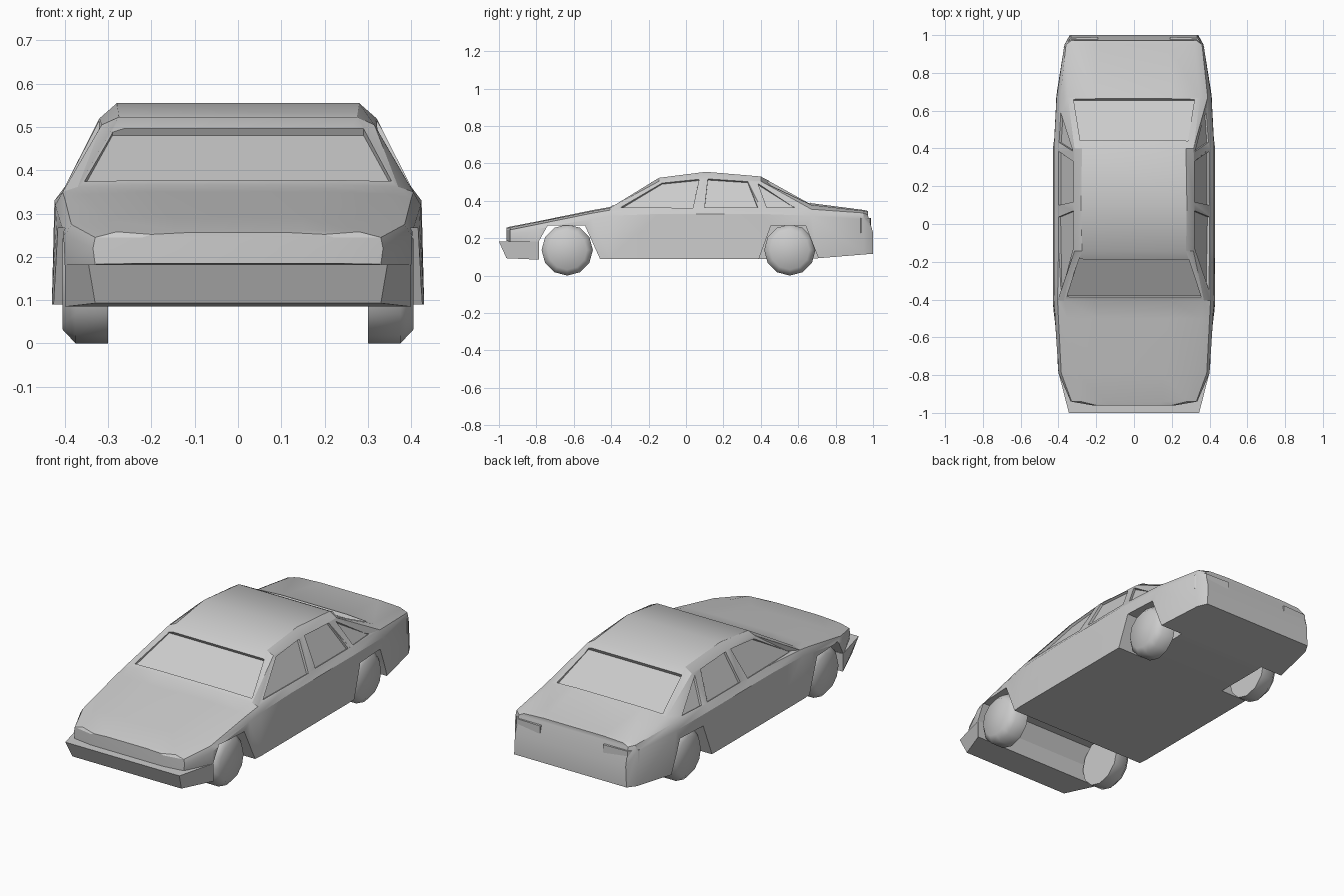
import bpy, bmesh, math
from mathutils import Vector, geometry

if "Cube" in bpy.data.objects:
    bpy.data.objects.remove(bpy.data.objects["Cube"])


def make(name, verts, faces, angle=30):
    mesh = bpy.data.meshes.new(name)
    bm = bmesh.new()
    vs = [bm.verts.new(v) for v in verts]
    for f in faces:
        bm.faces.new([vs[i] for i in f])
    bmesh.ops.recalc_face_normals(bm, faces=bm.faces)
    bm.to_mesh(mesh)
    bm.free()
    ob = bpy.data.objects.new(name, mesh)
    bpy.context.collection.objects.link(ob)
    smooth(ob, angle)
    return ob


def smooth(ob, angle):
    bpy.ops.object.select_all(action='DESELECT')
    ob.select_set(True)
    bpy.context.view_layer.objects.active = ob
    bpy.ops.object.shade_smooth_by_angle(angle=math.radians(angle))


def prism(name, a, b):
    """Solid between two matching outlines."""
    n = len(a)
    sides = [(i, (i + 1) % n, n + (i + 1) % n, n + i) for i in range(n)]
    return make(name, list(a) + list(b), [range(n), range(n, 2 * n)] + sides)


def cut(ob, cutter):
    cutter.hide_render = True
    bpy.context.view_layer.objects.active = ob
    m = ob.modifiers.new("cut", 'BOOLEAN')
    m.operation, m.solver, m.object = 'DIFFERENCE', 'EXACT', cutter
    # keep the cut ahead of any smoothing modifier
    ob.modifiers.move(len(ob.modifiers) - 1, 0)
    bpy.ops.object.modifier_apply(modifier=m.name)
    bpy.data.objects.remove(cutter)


# Body stations: y, floor z, then half width / height of belt, shoulder, roof edge, top
ROWS = [
    (-.96, .185, .22, .22, .215, .22, .245, .20, .252, .12, .256),
    (-.94, .183, .33, .335, .22, .33, .245, .28, .258, .15, .262),
    (-.79, .18, .40, .40, .25, .385, .275, .30, .287, .15, .291),
    (-.50, .09, .423, .418, .305, .40, .334, .353, .345, .188, .35),
    (-.406, .09, .43, .422, .32, .405, .35, .37, .362, .20, .367),
    (-.144, .09, .43, .424, .33, .40, .362, .315, .505, .275, .523),
    (.107, .09, .43, .424, .33, .40, .362, .32, .52, .28, .555),
    (.40, .09, .43, .424, .33, .40, .362, .315, .505, .275, .53),
    (.67, .09, .413, .41, .32, .39, .355, .35, .378, .20, .387),
    (.95, .113, .368, .368, .30, .36, .335, .32, .346, .18, .351),
    (1.0, .117, .34, .335, .23, .33, .325, .30, .34, .18, .346),
]


def half(r):
    return [(r[2], r[1]), (r[3], r[4]), (r[5], r[6]), (r[7], r[8]), (r[9], r[10])]


def surface(y, x=None, z=None):
    """Point on the right side of the body at y and a known x or z."""
    for a, b in zip(ROWS, ROWS[1:]):
        if a[0] <= y <= b[0]:
            t = (y - a[0]) / (b[0] - a[0])
            pts = half([p + (q - p) * t for p, q in zip(a, b)])
            break
    for (x0, z0), (x1, z1) in zip(pts[1:], pts[2:]):
        if z is not None and z0 <= z <= z1:
            return Vector((x0 + (x1 - x0) * (z - z0) / (z1 - z0), y, z))
        if x is not None and x1 <= x <= x0:
            return Vector((x, y, z0 + (z1 - z0) * (x - x0) / (x1 - x0)))
    return Vector((pts[-1][0], y, pts[-1][1]))


def flip(p):
    return Vector((-p[0], p[1], p[2]))


# Body shell lofted through the stations
verts, faces = [], []
for r in ROWS:
    right = [Vector((x, .972 if r[0] == 1.0 and z > .25 else r[0], z)) for x, z in half(r)]
    verts += right + [flip(p) for p in reversed(right)]
for k in range(len(ROWS) - 1):
    for i in range(10):
        j = (i + 1) % 10
        faces.append((k * 10 + i, k * 10 + j, k * 10 + 10 + j, k * 10 + 10 + i))
for s in (0, 10 * (len(ROWS) - 1)):
    faces += [(s + i, s + i + 1, s + 8 - i, s + 9 - i) for i in range(4)]
body = make("car_body", verts, faces)

# Wheel arches: the front bay is open across, the rear ones are side pockets
front = [(-.80, 0), (-.80, .16), (-.74, .267), (-.54, .267), (-.46, .09), (-.455, 0)]
rear = [(.36, 0), (.39, .09), (.454, .267), (.64, .267), (.705, .10), (.73, 0)]
for prof, x0, x1 in ((front, -.6, .6), (rear, .27, .6), (rear, -.6, -.27)):
    cut(body, prism("arch_cutter", [(x0, y, z) for y, z in prof], [(x1, y, z) for y, z in prof]))


# Recessed windows
def recess(pts):
    n = geometry.normal(pts)
    c = sum(pts, Vector()) / len(pts)
    if n.dot(c - Vector((0, .1, .2))) < 0:
        n = -n
    cut(body, prism("window_cutter", [p - n * .013 for p in pts], [p + n * .03 for p in pts]))


SIDE = [
    [(-.35, .362), (-.128, .495), (.07, .515), (.037, .362)],
    [(.10, .365), (.117, .517), (.33, .503), (.384, .365)],
    [(.385, .492), (.432, .365), (.587, .365)],
]
for win in SIDE:
    pts = [surface(y, z=z) for y, z in win]
    recess(pts)
    recess([flip(p) for p in pts])
for y0, x0, y1, x1 in ((-.185, .29, -.385, .355), (.44, .285, .66, .32)):
    a, b = surface(y0, x=x0), surface(y1, x=x1)
    recess([a, b, flip(b), flip(a)])
smooth(body, 30)

# Front bumper wedge
prism("front_bumper",
      [(-.40, -.785, .085), (-.33, -.96, .093), (.33, -.96, .093), (.40, -.785, .085)],
      [(-.40, -.785, .182), (-.345, -1, .182), (.345, -1, .182), (.40, -.785, .182)])

# Tail lights wrapping the rear corners
light = [(.19, .93), (.19, .99), (.335, .985), (.374, .935), (.33, .92)]
for s, side in ((1, "right"), (-1, "left")):
    prism("tail_light_" + side, [(s * x, y, .228) for x, y in light],
          [(s * x, y, .308) for x, y in light])

# Wheels: twelve-sided with a chamfered outer edge
N = 12
for y, end in ((-.635, "front"), (.555, "rear")):
    for s, side in ((1, "right"), (-1, "left")):
        vs, fs = [], []
        for x, rad in ((.30, .137), (.375, .137), (.405, .105)):
            for i in range(N):
                a = 2 * math.pi * i / N
                vs.append((s * x, y + rad * math.sin(a), .137 - rad * math.cos(a)))
        for k in (0, N):
            fs += [(k + i, k + (i + 1) % N, k + N + (i + 1) % N, k + N + i) for i in range(N)]
        fs += [range(N), range(2 * N, 3 * N)]
        make(f"{end}_wheel_{side}", vs, fs, 60)
